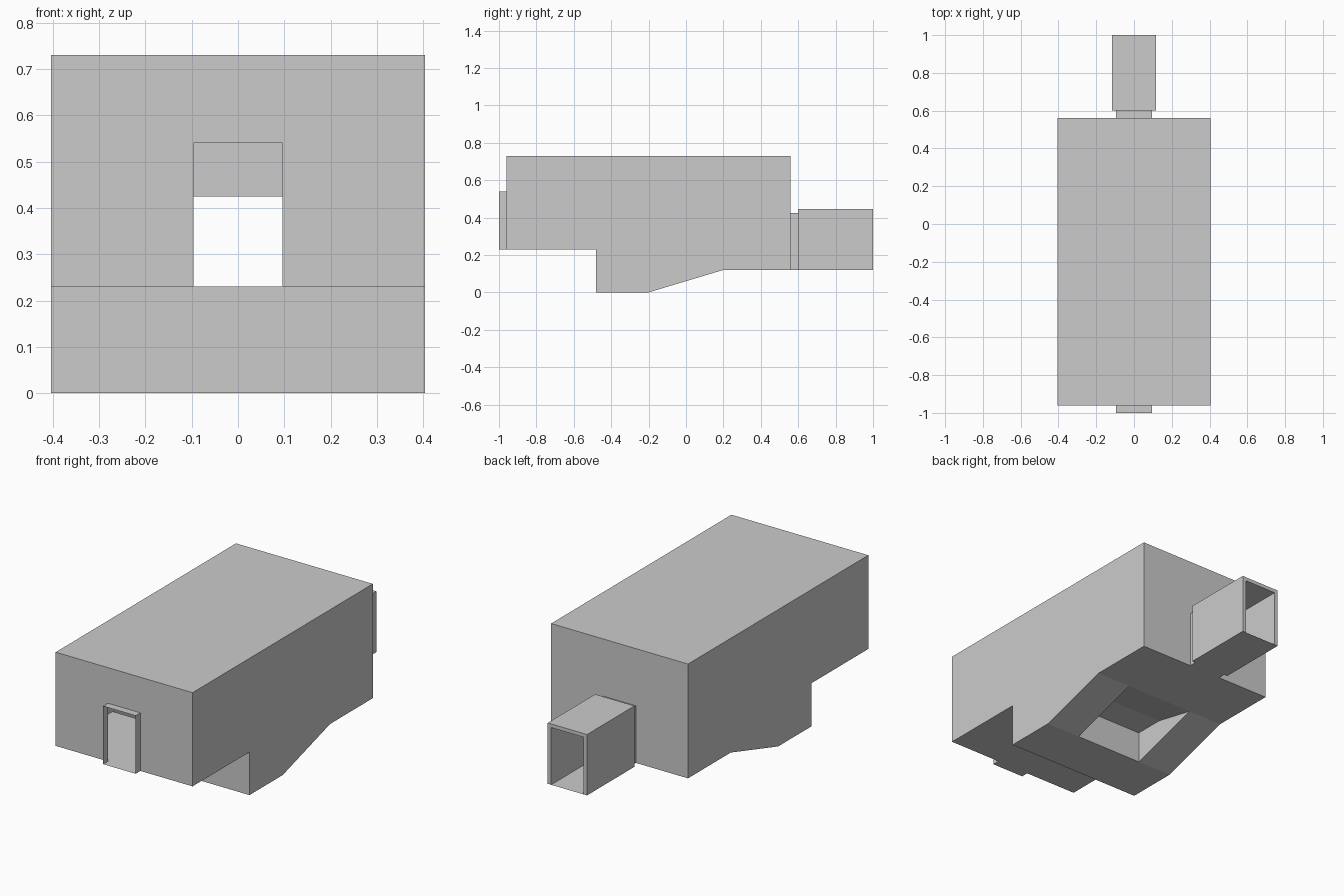
import bpy
import bmesh

if "Cube" in bpy.data.objects:
    bpy.data.objects.remove(bpy.data.objects["Cube"])

grey = bpy.data.materials.new("light_grey")
grey.diffuse_color = (0.6, 0.6, 0.6, 1)
grey.use_nodes = True
grey.node_tree.nodes["Principled BSDF"].inputs["Base Color"].default_value = grey.diffuse_color

HALF, WELL, DOOR, TUBE = 0.404, 0.2, 0.096, 0.116   # half widths


def sweep(name, profile, stations, place, skip=(), caps=False, closed=True, flip=False):
    """Sweep a 2D profile through stations, leaving out skipped (segment, span) cells."""
    bm = bmesh.new()
    rings = [[bm.verts.new(place(p, s)) for p in profile] for s in stations]
    n = len(profile)
    for j in range(len(stations) - 1):
        for i in range(n if closed else n - 1):
            if (i, j) not in skip:
                k = (i + 1) % n
                bm.faces.new((rings[j][i], rings[j][k], rings[j + 1][k], rings[j + 1][i]))
    if caps:
        bm.faces.new(rings[0])
        bm.faces.new(rings[-1])
    bmesh.ops.recalc_face_normals(bm, faces=bm.faces)
    if flip:
        bmesh.ops.reverse_faces(bm, faces=bm.faces)
    mesh = bpy.data.meshes.new(name)
    bm.to_mesh(mesh)
    bm.free()
    mesh.materials.append(grey)
    obj = bpy.data.objects.new(name, mesh)
    bpy.context.collection.objects.link(obj)
    return obj


def along_x(p, s):
    return (s, p[0], p[1])


def along_y(p, s):
    return (p[0], s, p[1])


def doorway(w, z0, z1):
    return [(-w, z0), (w, z0), (w, z1), (-w, z1)]


# Hollow hull: side profile swept across the width, open at both doors and at the ramp
side = [(-0.96, 0.23), (-0.48, 0.23), (-0.48, 0), (-0.2, 0), (0.2, 0.12),
        (0.56, 0.12), (0.56, 0.425), (0.56, 0.73), (-0.96, 0.73), (-0.96, 0.54)]
sweep("hull", side, [-HALF, -WELL, -DOOR, DOOR, WELL, HALF], along_x,
      skip={(3, 1), (3, 2), (3, 3), (5, 2), (9, 2)}, caps=True)

# Recess above the ramp opening in the underside
sweep("ramp_recess", [(-0.2, 0), (-0.2, 0.17), (-0.04, 0.17), (0.2, 0.12)],
      [-WELL, WELL], along_x, caps=True, closed=False, flip=True)

# Thin door frames at the front and back
sweep("front_door_frame", doorway(DOOR, 0.23, 0.54), [-1, -0.96], along_y)
sweep("back_door_frame", doorway(DOOR, 0.12, 0.425), [0.56, 0.6], along_y)

# Open corridor behind the back door: thick walls and roof over a thin floor
arch = [(-TUBE, 0.12), (-TUBE, 0.445), (TUBE, 0.445), (TUBE, 0.12),
        (DOOR, 0.12), (DOOR, 0.425), (-DOOR, 0.425), (-DOOR, 0.12)]
sweep("corridor_walls", arch, [0.6, 1], along_y, caps=True)
sweep("corridor_floor", [(-DOOR, 0.12), (DOOR, 0.12)], [0.6, 1], along_y, closed=False)
